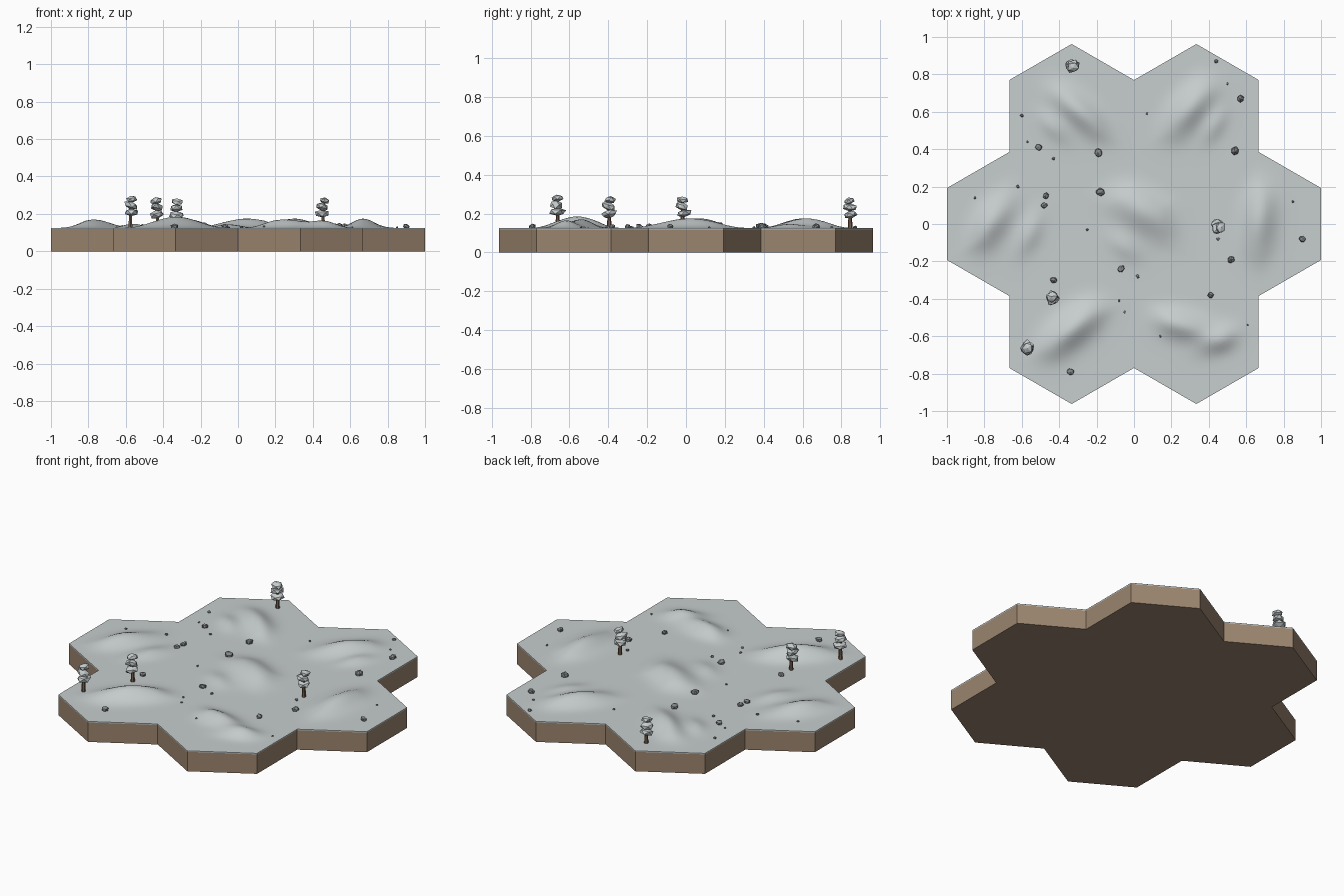
import bpy, bmesh, math, random
from mathutils import Vector, Matrix, Euler

if "Cube" in bpy.data.objects:
    bpy.data.objects.remove(bpy.data.objects["Cube"])

random.seed(4)
W = 2 / 3                      # tile width across flats
R = W / math.sqrt(3)           # tile corner radius
SOIL_TOP, GROUND = 0.118, 0.125


def material(name, rgb):
    m = bpy.data.materials.new(name)
    m.diffuse_color = (*rgb, 1)
    m.use_nodes = True
    m.node_tree.nodes["Principled BSDF"].inputs["Base Color"].default_value = m.diffuse_color
    return m


SNOW = material("snow", (0.57, 0.61, 0.615))
SOIL = material("soil", (0.33, 0.235, 0.16))
BARK = material("bark", (0.19, 0.115, 0.07))
STONE = material("stone", (0.23, 0.245, 0.255))


def finish(bm, name, mat):
    mesh = bpy.data.meshes.new(name)
    bm.to_mesh(mesh)
    bm.free()
    mesh.materials.append(mat)
    obj = bpy.data.objects.new(name, mesh)
    bpy.context.collection.objects.link(obj)
    return obj


def polar(r, deg):
    return Vector((r * math.cos(math.radians(deg)), r * math.sin(math.radians(deg)), 0))


CENTRES = [Vector((0, 0, 0))] + [polar(W, 60 * k) for k in range(6)]

# Ridges of snow: x, y, direction in degrees, half length, half width, height
HILLS = [
    (0.05, 0.07, -30, 0.20, 0.10, 0.050), (-0.05, -0.12, -40, 0.10, 0.06, 0.018),
    (0.67, 0.02, 85, 0.19, 0.08, 0.050),
    (-0.77, 0.00, 55, 0.17, 0.08, 0.045), (-0.56, -0.05, 65, 0.12, 0.06, 0.022),
    (0.30, 0.62, 50, 0.18, 0.08, 0.050), (0.43, 0.53, 60, 0.10, 0.05, 0.020),
    (-0.29, 0.60, -42, 0.18, 0.07, 0.050), (-0.43, 0.52, -45, 0.10, 0.05, 0.020),
    (-0.33, -0.56, 40, 0.20, 0.08, 0.060),
    (0.25, -0.54, -15, 0.18, 0.07, 0.045), (0.46, -0.62, 20, 0.12, 0.06, 0.030),
]


def height(x, y):
    """Snow height: ridges that fade out to flat ground at each tile's border."""
    c = min(CENTRES, key=lambda q: (q.x - x) ** 2 + (q.y - y) ** 2)
    p = Vector((x - c.x, y - c.y, 0))
    d = max(abs(p.dot(polar(1, a))) for a in (0, 60, 120)) / (W / 2)
    t = min(1, max(0, (1 - d) / 0.6))
    total = 0
    for hx, hy, ang, length, width, h in HILLS:
        if (hx - c.x) ** 2 + (hy - c.y) ** 2 > (W / 2) ** 2:
            continue
        q, u = Vector((x - hx, y - hy, 0)), polar(1, ang)
        v = Vector((-u.y, u.x, 0))
        total += h * math.exp(-(q.dot(u) / length) ** 2 - (q.dot(v) / width) ** 2)
    return GROUND + total * t * t * (3 - 2 * t)


def outline_slab(name, z0, z1, mat):
    """Prism over the joined outline of the seven tiles."""
    bm = bmesh.new()
    pts = [polar(W, 60 * k) + polar(R, 60 * k + a) for k in range(6) for a in (-30, 30, 90)]
    low = [bm.verts.new((p.x, p.y, z0)) for p in pts]
    top = [bm.verts.new((p.x, p.y, z1)) for p in pts]
    bm.faces.new(low[::-1])
    bm.faces.new(top)
    n = len(pts)
    for i in range(n):
        j = (i + 1) % n
        bm.faces.new((low[i], low[j], top[j], top[i]))
    return finish(bm, name, mat)


# Soil base and the thin snow edge above it
outline_slab("soil_base", 0, SOIL_TOP, SOIL)
outline_slab("snow_edge", SOIL_TOP, GROUND - 0.0005, SNOW)

# Smooth rolling snow, each tile a fan of six triangle grids
N = 16
bm = bmesh.new()
for c in CENTRES:
    for k in range(6):
        a, b = polar(R / N, 60 * k + 30), polar(R / N, 60 * k + 90)
        grid = {}
        for i in range(N + 1):
            for j in range(N + 1 - i):
                p = c + a * i + b * j
                grid[i, j] = bm.verts.new((p.x, p.y, height(p.x, p.y)))
        for i in range(N):
            for j in range(N - i):
                bm.faces.new((grid[i, j], grid[i + 1, j], grid[i, j + 1]))
                if i + j < N - 1:
                    bm.faces.new((grid[i + 1, j], grid[i + 1, j + 1], grid[i, j + 1]))
bmesh.ops.remove_doubles(bm, verts=bm.verts, dist=0.0005)
for f in bm.faces:
    f.smooth = True
finish(bm, "snow_ground", SNOW)


def lump(bm, pos, size, jitter, tilt):
    """Add an irregular faceted lump."""
    made = bmesh.ops.create_icosphere(bm, subdivisions=1, radius=1)["verts"]
    rot = Euler((random.uniform(-tilt, tilt), random.uniform(-tilt, tilt),
                 random.uniform(0, 6.28))).to_matrix()
    for v in made:
        p = v.co * random.uniform(1 - jitter, 1 + jitter)
        v.co = Vector(pos) + rot @ Vector((p.x * size[0], p.y * size[1], p.z * size[2]))


# Scattered stones: x, y, radius
STONES = [
    (-.60, .58, .010), (-.57, .44, .006), (-.51, .41, .019), (-.43, .35, .009),
    (-.19, .38, .024), (-.18, .17, .024), (-.62, .20, .010), (-.47, .15, .018),
    (-.48, .10, .018), (-.85, .14, .007), (-.25, -.03, .007), (-.07, -.24, .020),
    (.02, -.28, .010), (-.43, -.30, .019), (-.08, -.41, .007), (-.05, -.47, .008),
    (-.34, -.79, .020), (.14, -.60, .007), (.61, -.54, .007), (.41, -.38, .017),
    (.52, -.19, .020), (.45, -.08, .010), (.90, -.08, .019), (.85, .12, .007),
    (.54, .39, .023), (.57, .67, .021), (.50, .75, .007), (.44, .87, .011),
    (.07, .59, .007),
]
bm = bmesh.new()
for x, y, r in STONES:
    lump(bm, (x, y, height(x, y) + r * 0.35), (r * 1.1, r * 0.95, r * 0.8), 0.1, 0.3)
finish(bm, "stones", STONE)

# Snowy trees: x, y, top height
TREES = [(-.575, -.66, .297), (-.43, -.395, .288), (.455, -.018, .290), (-.325, .845, .284)]
for x, y, top in TREES:
    # Tapered trunk
    z0, z1 = height(x, y) - 0.01, top - 0.06
    bm = bmesh.new()
    bmesh.ops.create_cone(bm, cap_ends=True, segments=6, radius1=0.012, radius2=0.008,
                          depth=z1 - z0, matrix=Matrix.Translation((x, y, (z0 + z1) / 2)))
    finish(bm, "tree_trunk", BARK)
    # Three tilted snow-laden layers
    bm = bmesh.new()
    for drop, r, thick in ((0.089, 0.042, 0.022), (0.052, 0.037, 0.022), (0.019, 0.032, 0.019)):
        lump(bm, (x + random.uniform(-.008, .008), y + random.uniform(-.008, .008), top - drop),
             (r * 1.05, r * 0.9, thick), 0.14, 0.3)
    finish(bm, "tree_crown", SNOW)
